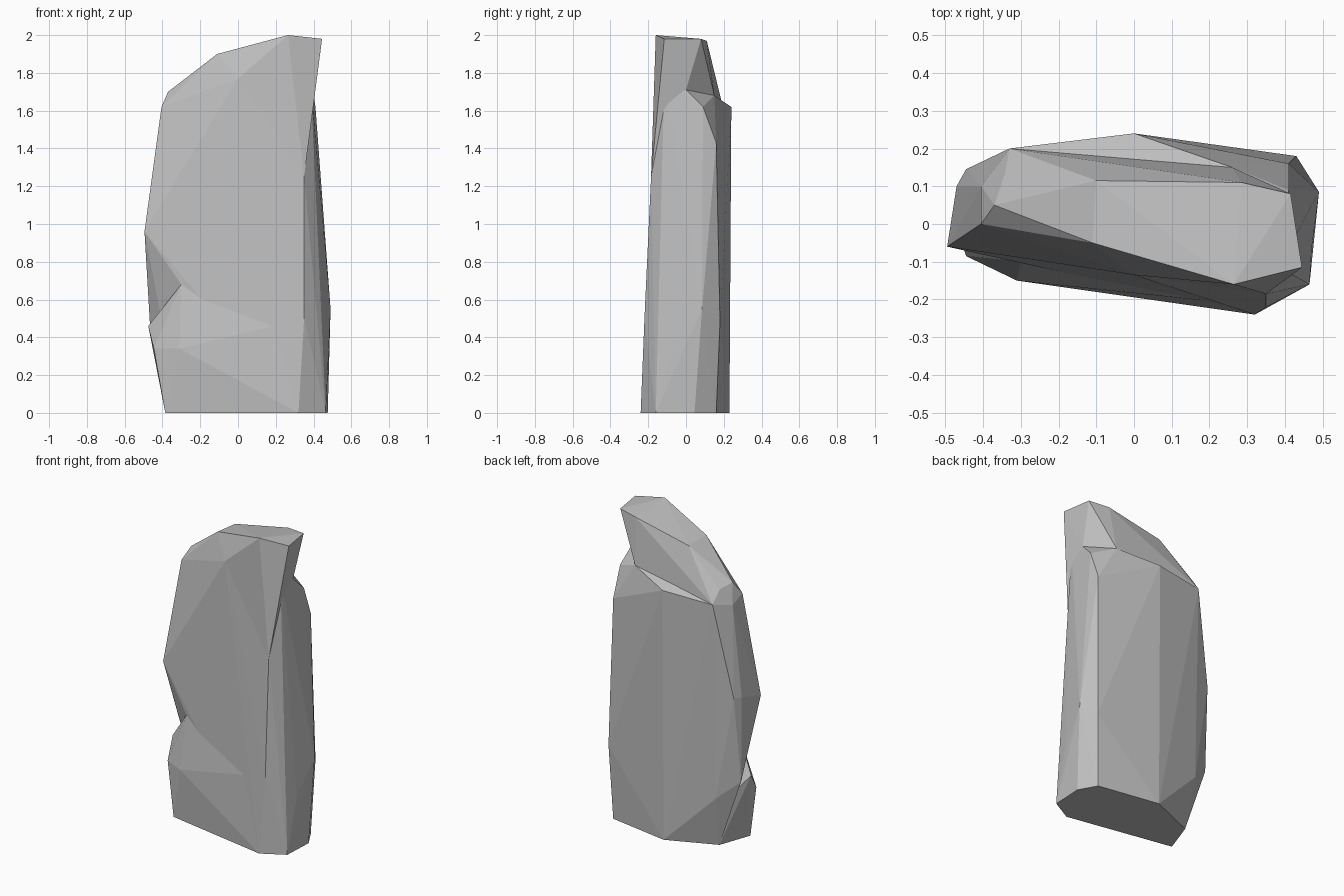
import bpy
import bmesh

cube = bpy.data.objects.get("Cube")
if cube:
    bpy.data.objects.remove(cube, do_unlink=True)

# Stone colour
stone = bpy.data.materials.new("pale_grey_stone")
stone.use_nodes = True
grey = (0.52, 0.52, 0.52, 1)
stone.diffuse_color = grey
stone.node_tree.nodes["Principled BSDF"].inputs["Base Color"].default_value = grey

# Corners of the base outline and lower ledge
base = dict(
    base_front_right=(.32, -.24, 0), base_right_front=(.465, -.16, 0),
    base_right_mid=(.475, .045, 0), base_right_back=(.41, .16, 0),
    base_back=(0, .23, 0), base_left_back=(-.31, .1, 0),
    base_left_front=(-.385, -.11, 0),
    ledge_front=(-.31, -.15, .34), ledge_corner=(-.445, -.085, .34),
    ledge_left=(-.475, .01, .46), ledge_back=(-.33, .12, .27),
)

# Corners of the tall slab
slab = dict(
    notch_front=(-.3, -.1, .68), front_ridge_low=(.35, -.22, .5),
    front_ridge_high=(.35, -.185, 1.25),
    right_front_low=(.47, -.07, .34), right_bulge=(.49, .085, .55),
    right_back_low=(.43, .18, .48), right_back_high=(.41, .16, 1.43),
    right_shoulder=(.41, .09, 1.62), back_shoulder=(0, .24, 1.62),
    left_front_bulge=(-.495, -.06, .96), left_bulge=(-.47, .1, 1),
    left_back_bulge=(-.445, .145, 1),
    left_low=(-.465, .1, .45), left_back_low=(-.33, .17, .33),
)

# Corners where the slab meets the crown
neck = dict(
    neck_front=(0, -.135, 1.77), neck_left=(-.405, 0, 1.62),
    neck_left_back=(-.405, .1, 1.58), neck_back_left=(-.33, .2, 1.6),
    neck_back=(.26, .15, 1.68), neck_right_back=(.395, 0, 1.71),
    neck_right=(.385, -.115, 1.75),
)

# Corners of the overhanging crown
crown = dict(
    peak=(.265, -.16, 2), crown_right_front=(.445, -.115, 1.98),
    crown_right_back=(.415, .08, 1.98), crown_back=(.285, .11, 1.97),
    crown_left_back=(-.1, .115, 1.89), crown_left_front=(-.11, -.05, 1.9),
    crown_step_front=(-.37, .05, 1.7), crown_step_back=(-.34, .14, 1.68),
)
corners = {**base, **slab, **neck, **crown}


def chunk(name, corner_names):
    """Wrap the named corners in a flat-faced stone chunk."""
    bm = bmesh.new()
    for corner in corner_names:
        bm.verts.new(corners[corner])
    hull = bmesh.ops.convex_hull(bm, input=bm.verts[:])
    unused = {v for v in hull["geom_interior"] + hull["geom_unused"]
              if isinstance(v, bmesh.types.BMVert)}
    bmesh.ops.delete(bm, geom=list(unused), context="VERTS")
    bmesh.ops.recalc_face_normals(bm, faces=bm.faces[:])
    mesh = bpy.data.meshes.new(name)
    bm.to_mesh(mesh)
    bm.free()
    mesh.materials.append(stone)
    obj = bpy.data.objects.new(name, mesh)
    bpy.context.collection.objects.link(obj)
    return obj


# Tall slab
not_in_slab = ("ledge_", "base_left_front")
chunk("rock_slab", [c for c in {**base, **slab, **neck}
                    if not c.startswith(not_in_slab)])

# Low ledge at the front left
chunk("rock_ledge", [c for c in base if c.startswith("ledge_")]
      + ["base_left_front", "base_left_back", "base_front_right",
         "notch_front", "front_ridge_low"])

# Crown with its overhang
chunk("rock_crown", list({**neck, **crown}) + ["front_ridge_high"])
